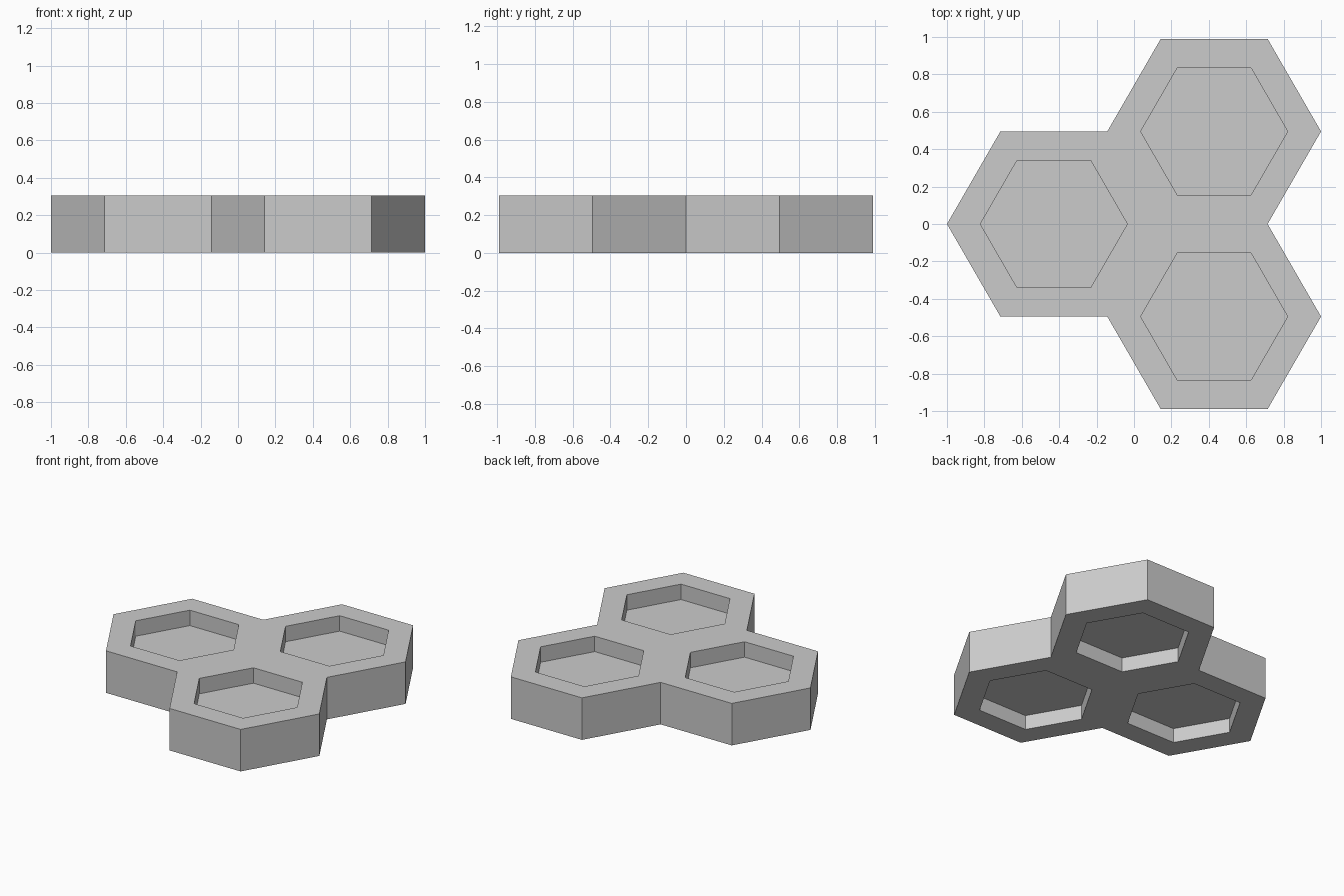
import bpy
import bmesh
from math import cos, sin, pi, sqrt
from mathutils import Vector

cube = bpy.data.objects.get("Cube")
if cube:
    bpy.data.objects.remove(cube, do_unlink=True)

OUTER = 4 / 7                     # hexagon corner radius
INNER = 0.393                     # recess corner radius
APOTHEM = OUTER * sqrt(3) / 2
HEIGHT = 0.305
TOP_DEPTH = 0.112                 # upper recess
BASE_DEPTH = 0.105                # lower recess
OFFSET = OUTER * 0.75
centres = [Vector((-OFFSET, 0, 0)),
           Vector((OFFSET, APOTHEM, 0)),
           Vector((OFFSET, -APOTHEM, 0))]

grey = bpy.data.materials.new("light grey")
grey.use_nodes = True
colour = (0.6, 0.6, 0.6, 1)
grey.diffuse_color = colour
grey.node_tree.nodes["Principled BSDF"].inputs["Base Color"].default_value = colour

bm = bmesh.new()


def hexagon(centre, radius, z):
    return [bm.verts.new(centre + Vector((radius * cos(i * pi / 3), radius * sin(i * pi / 3), z)))
            for i in range(6)]


def is_shared(a, b, centre):
    """True where a side of one tile lies against a neighbouring tile."""
    middle = (a.co + b.co) / 2
    middle.z = 0
    return any((middle - c).length < APOTHEM + 0.01 for c in centres if c != centre)


for c in centres:
    base_rim, top_rim = hexagon(c, OUTER, 0), hexagon(c, OUTER, HEIGHT)
    base_lip, top_lip = hexagon(c, INNER, 0), hexagon(c, INNER, HEIGHT)
    base_floor = hexagon(c, INNER, BASE_DEPTH)
    top_floor = hexagon(c, INNER, HEIGHT - TOP_DEPTH)
    # Rims and recess walls, running from the underside to the top
    bands = [(base_floor, base_lip), (base_lip, base_rim),
             (top_rim, top_lip), (top_lip, top_floor)]
    for i in range(6):
        j = (i + 1) % 6
        for low, high in bands:
            bm.faces.new((low[i], low[j], high[j], high[i]))
        # Outside wall, left out between joined tiles
        if not is_shared(base_rim[i], base_rim[j], c):
            bm.faces.new((base_rim[i], base_rim[j], top_rim[j], top_rim[i]))
    # Recess floors
    bm.faces.new(top_floor)
    bm.faces.new(base_floor[::-1])

# Weld the three tiles into one body
bmesh.ops.remove_doubles(bm, verts=bm.verts, dist=0.001)
bmesh.ops.recalc_face_normals(bm, faces=bm.faces)
mesh = bpy.data.meshes.new("hexagon_tray")
bm.to_mesh(mesh)
bm.free()
mesh.materials.append(grey)
tray = bpy.data.objects.new("hexagon_tray", mesh)
bpy.context.collection.objects.link(tray)
